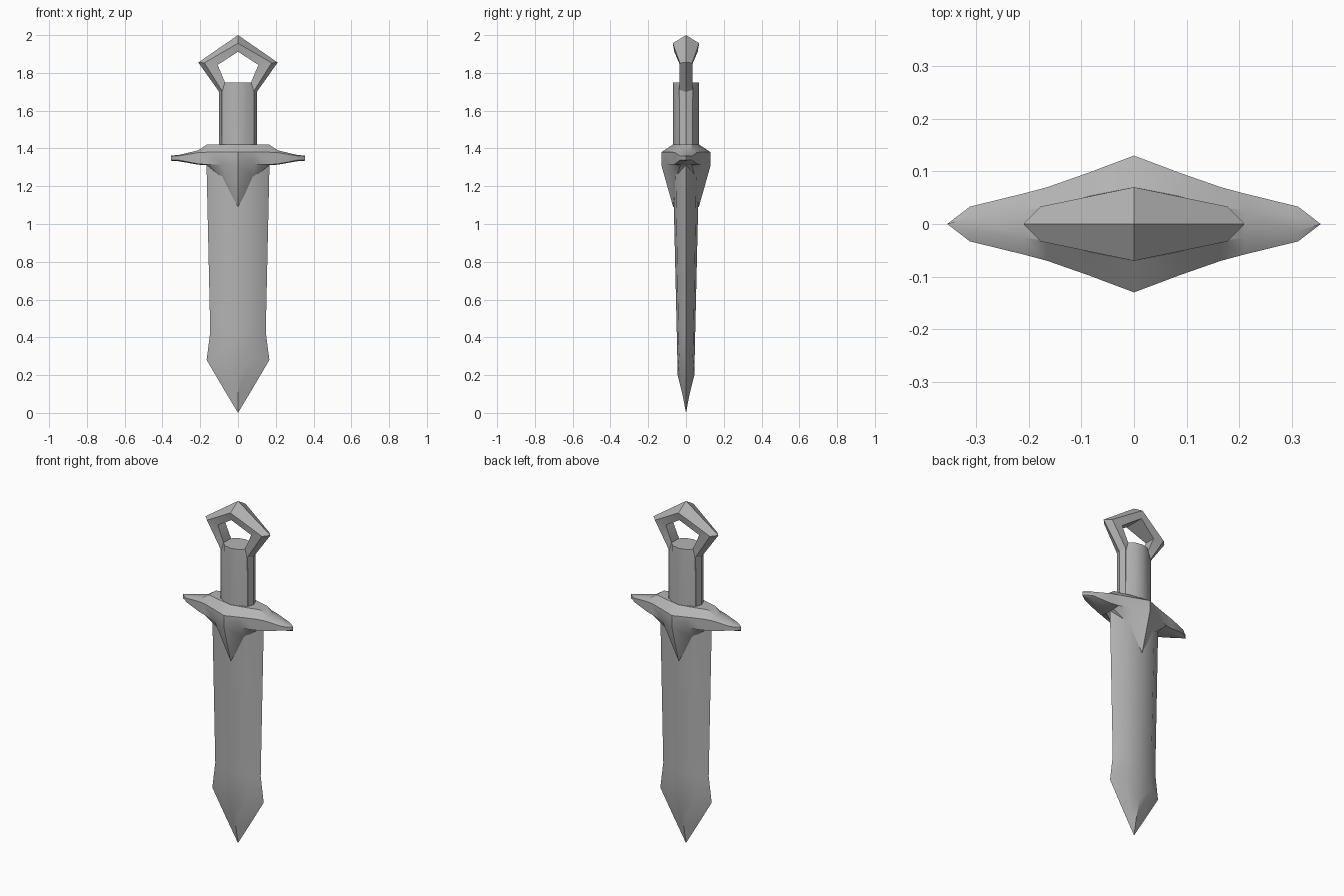
import bpy, bmesh, math

if "Cube" in bpy.data.objects:
    bpy.data.objects.remove(bpy.data.objects["Cube"])

steel = bpy.data.materials.new("dark_steel")
steel.diffuse_color = (0.46, 0.46, 0.46, 1)
steel.use_nodes = True
steel.node_tree.nodes["Principled BSDF"].inputs["Base Color"].default_value = steel.diffuse_color


def loft(name, rings):
    """Skin a list of equal-length point rings, cap both ends, weld collapsed points."""
    bm = bmesh.new()
    rows = [[bm.verts.new(p) for p in ring] for ring in rings]
    n = len(rows[0])
    for a, b in zip(rows, rows[1:]):
        for i in range(n):
            j = (i + 1) % n
            bm.faces.new((a[i], a[j], b[j], b[i]))
    bm.faces.new(rows[0][::-1])
    bm.faces.new(rows[-1])
    bmesh.ops.remove_doubles(bm, verts=bm.verts, dist=0.0005)
    bmesh.ops.recalc_face_normals(bm, faces=bm.faces)
    mesh = bpy.data.meshes.new(name)
    bm.to_mesh(mesh)
    bm.free()
    mesh.materials.append(steel)
    ob = bpy.data.objects.new(name, mesh)
    bpy.context.collection.objects.link(ob)
    bpy.ops.object.select_all(action='DESELECT')
    ob.select_set(True)
    bpy.context.view_layer.objects.active = ob
    bpy.ops.object.shade_smooth_by_angle(angle=math.radians(30))
    return ob


def quarter_ring(pts):
    """Complete a ring from quarter points running from the +x edge to the front centre."""
    front = pts + [(-x, y, z) for x, y, z in pts[-2::-1]]
    back = [(x, -y, z) for x, y, z in front[-2:0:-1]]
    return front + back


def flip_x(ring):
    return [(-x, y, z) for x, y, z in ring]


# Blade: sharp edge, bevel line, shallow central ridge
blade = [
    [(0.167, 0, 1.33), (0.095, -0.056, 1.33), (0, -0.070, 1.33)],
    [(0.147, 0, 0.43), (0.085, -0.040, 0.43), (0, -0.049, 0.43)],
    [(0.166, 0, 0.28), (0.085, -0.037, 0.30), (0, -0.044, 0.20)],
    [(0.075, 0, 0.125), (0.038, -0.009, 0.115), (0, -0.019, 0.10)],
    [(0, 0, 0), (0, 0, 0), (0, 0, 0)],
]
loft("blade", [quarter_ring(r) for r in blade])

# Guard: stations along x, each with (y, z) for top, rim, lower rim, underside
guard = [
    (0.000, [(0.070, 1.42), (0.130, 1.38), (0.130, 1.31), (0.068, 1.09)]),
    (0.085, [(0.053, 1.42), (0.098, 1.38), (0.098, 1.315), (0.050, 1.245)]),
    (0.165, [(0.032, 1.42), (0.070, 1.38), (0.070, 1.315), (0.030, 1.312)]),
    (0.210, [(0.026, 1.39), (0.058, 1.378), (0.058, 1.318), (0.026, 1.314)]),
    (0.312, [(0.014, 1.366), (0.033, 1.361), (0.033, 1.338), (0.014, 1.332)]),
    (0.355, [(0, 1.362), (0, 1.358), (0, 1.340), (0, 1.335)]),
]
half = [[(x, -y, z) for y, z in s] + [(x, y, z) for y, z in s[::-1]] for x, s in guard]
loft("guard", [flip_x(r) for r in half[:0:-1]] + half)

# Grip: faceted oval column, narrowing at the top corners to meet the ring
grip = [(0.098, 0), (0.086, -0.034), (0.045, -0.059), (0, -0.069)]
rings = [[(x, y, z) for x, y in grip] for z in (1.40, 1.70)]
rings.append([(min(x, 0.070 - 0.1 * y * y), y, 1.75) for x, y in grip])
rings[-1][0] = (0.074, 0, 1.75)
loft("grip", [quarter_ring(r) for r in rings])

# Pommel ring: outer ridge, face line and inner line swept around a pentagon
pommel = [
    ((0.100, 1.41), (0.088, 0.034, 1.41), (0.060, 0.028, 1.41)),
    ((0.100, 1.70), (0.088, 0.036, 1.71), (0.069, 0.034, 1.75)),
    ((0.210, 1.855), (0.178, 0.033, 1.853), (0.108, 0.032, 1.842)),
    ((0.000, 2.00), (0.000, 0.070, 1.957), (0.000, 0.062, 1.912)),
]
side = [[(o[0], 0, o[1]), (m[0], -m[1], m[2]), (i[0], -i[1], i[2]), i, m]
        for o, m, i in pommel]
loft("pommel_ring", side + [flip_x(r) for r in side[-2::-1]])
